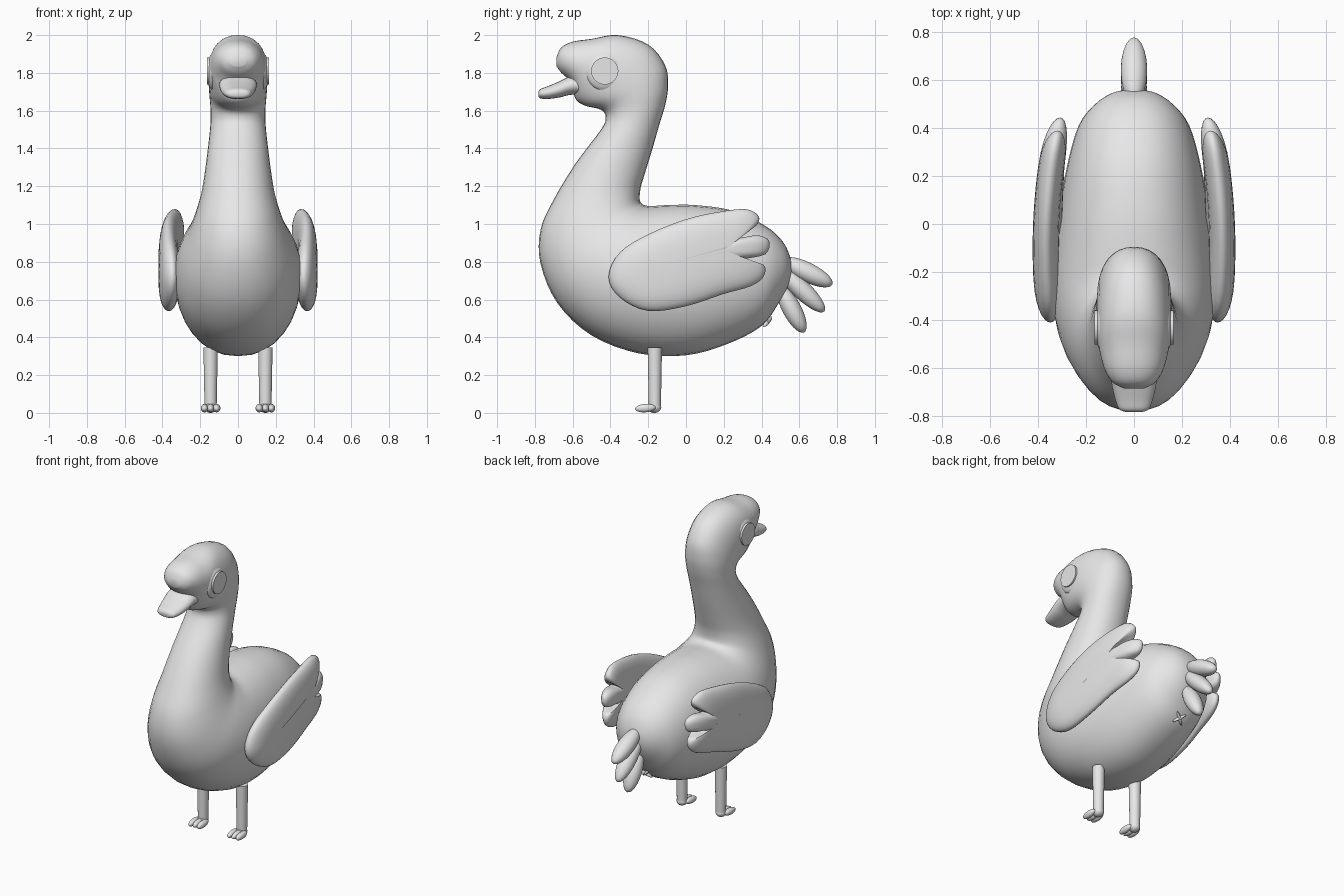
import bpy, bmesh, math
from mathutils import Vector, Matrix

if "Cube" in bpy.data.objects:
    bpy.data.objects.remove(bpy.data.objects["Cube"], do_unlink=True)

grey = bpy.data.materials.new("plain grey")
grey.use_nodes = True
grey.diffuse_color = (0.8, 0.8, 0.8, 1)
grey.node_tree.nodes["Principled BSDF"].inputs["Base Color"].default_value = grey.diffuse_color


def finish(name, bm):
    bmesh.ops.recalc_face_normals(bm, faces=bm.faces)
    me = bpy.data.meshes.new(name)
    bm.to_mesh(me)
    bm.free()
    me.materials.append(grey)
    me.polygons.foreach_set("use_smooth", [True] * len(me.polygons))
    me.set_sharp_from_angle(angle=math.radians(50))
    ob = bpy.data.objects.new(name, me)
    bpy.context.collection.objects.link(ob)
    return ob


def spline(points, steps, closed=False):
    """Smooth curve through tuples of any length."""
    pts = [Vector(p) for p in points]
    n = len(pts)
    get = (lambda i: pts[i % n]) if closed else (lambda i: pts[min(max(i, 0), n - 1)])
    out = []
    for i in range(n if closed else n - 1):
        a, b, c, d = (get(i + k) for k in (-1, 0, 1, 2))
        for s in range(steps):
            t = s / steps
            out.append(b + (c - a) * (t / 2) + (a * 2 - b * 5 + c * 4 - d) * (t * t / 2)
                       + (b * 3 - a - c * 3 + d) * (t ** 3 / 2))
    if not closed:
        out.append(pts[-1])
    return out


def bridge(bm, rings):
    for r, q in zip(rings, rings[1:]):
        n = len(r)
        for i in range(n):
            bm.faces.new((r[i], r[(i + 1) % n], q[(i + 1) % n], q[i]))


def loft(name, sections, power=0.9, sides=32, steps=4):
    """Sections are (upper y, upper z, lower y, lower z, half width)."""
    bm = bmesh.new()
    rings = []
    for uy, uz, ly, lz, w in spline(sections, steps):
        ring = []
        for i in range(sides):
            a = 2 * math.pi * i / sides
            t, s = (1 + math.cos(a)) / 2, math.sin(a)
            x = math.copysign(abs(s) ** power, s) * w
            ring.append(bm.verts.new((x, ly + (uy - ly) * t, lz + (uz - lz) * t)))
        rings.append(ring)
    bridge(bm, rings)
    bm.faces.new(rings[0])
    bm.faces.new(rings[-1])
    return finish(name, bm)


def ellipsoid(name, centre, radii, tilt=0):
    """Tilt turns the part about the x axis."""
    bm = bmesh.new()
    m = (Matrix.Translation(centre) @ Matrix.Rotation(tilt, 4, 'X')
         @ Matrix.Diagonal((*radii, 1)))
    bmesh.ops.create_uvsphere(bm, u_segments=20, v_segments=14, radius=1, matrix=m)
    return finish(name, bm)


def cylinder(name, centre, r1, r2, depth, rot=Matrix()):
    bm = bmesh.new()
    bmesh.ops.create_cone(bm, cap_ends=True, segments=24, radius1=r1, radius2=r2,
                          depth=depth, matrix=Matrix.Translation(centre) @ rot)
    return finish(name, bm)


# Body, neck and head in one sweep from rump to forehead
loft("body", [
    (.56, .77, .56, .74, .02), (.55, .83, .54, .67, .09), (.51, .91, .49, .58, .16),
    (.42, .99, .40, .46, .23), (.25, 1.07, .22, .365, .28), (.05, 1.10, 0, .305, .315),
    (-.1, 1.10, -.25, .315, .335), (-.19, 1.095, -.5, .41, .335), (-.23, 1.105, -.68, .58, .305),
    (-.245, 1.13, -.77, .79, .255), (-.24, 1.19, -.77, .97, .215), (-.22, 1.26, -.70, 1.13, .188),
    (-.18, 1.39, -.585, 1.32, .165), (-.14, 1.53, -.45, 1.5, .147), (-.11, 1.63, -.425, 1.565, .145),
    (-.095, 1.73, -.45, 1.605, .15), (-.11, 1.84, -.53, 1.625, .155), (-.20, 1.95, -.575, 1.65, .155),
    (-.36, 2.0, -.595, 1.69, .15), (-.5, 1.98, -.6, 1.73, .138), (-.6, 1.965, -.62, 1.765, .12),
    (-.66, 1.935, -.66, 1.80, .088), (-.685, 1.885, -.685, 1.835, .04)])

# Bill
loft("bill", [
    (-.48, 1.79, -.5, 1.68, .1), (-.60, 1.785, -.6, 1.685, .1), (-.67, 1.755, -.67, 1.67, .092),
    (-.73, 1.73, -.73, 1.662, .078), (-.77, 1.715, -.77, 1.665, .062),
    (-.782, 1.70, -.782, 1.675, .035)], power=0.75, sides=24)

# Wing: feathered outline puffed up around a middle line
outline = spline([
    (-.41, .72), (-.35, .61), (-.2, .54), (0, .565), (.2, .63), (.34, .67), (.41, .72), (.41, .785),
    (.30, .81), (.42, .84), (.44, .91), (.38, .94), (.285, .93), (.37, .99), (.385, 1.04),
    (.32, 1.078), (.18, 1.065), (0, 1.025), (-.2, .945), (-.35, .85)], 4, closed=True)
root, tip = Vector((-.2, .73)), Vector((.2, .86))


def make_wing(name, side):
    bm = bmesh.new()
    rings = []
    layers = 14
    for k in range(layers + 1):
        a = math.pi * (0.02 + 0.96 * k / layers)
        spread, bulge = math.sin(a) ** 0.7, -math.cos(a) * 0.055
        ring = []
        for p in outline:
            t = (p - root).dot(tip - root) / (tip - root).length_squared
            q = root.lerp(tip, min(max(t, 0.0), 1.0))
            y, z = q.lerp(p, spread)
            x = 0.367 - 0.2 * (y + 0.1) ** 2 + bulge
            ring.append(bm.verts.new((side * x, y, z)))
        rings.append(ring)
    bridge(bm, rings)
    bm.faces.new(rings[0])
    bm.faces.new(rings[-1])
    return finish(name, bm)


for label, side in (("left", 1), ("right", -1)):
    make_wing(label + "_wing", side)

    # Eye with its surrounding lid
    ellipsoid(label + "_eyelid", (side * .13, -.43, 1.805), (.034, .1, .1))
    cylinder(label + "_eye", (side * .15, -.43, 1.81), .072, .072, .03,
             Matrix.Rotation(math.pi / 2, 4, 'Y'))

    # Leg and three-toed foot
    x = side * .145
    cylinder(label + "_leg", (x, -.165, .185), .032, .038, .32)
    ellipsoid(label + "_heel", (x, -.168, .03), (.034, .037, .03))
    for n, dx in enumerate((-.032, 0, .032)):
        ellipsoid(f"{label}_toe_{n + 1}", (x + dx, -.215, .025),
                  (.02, .055, .022), math.radians(4))

# Tail feathers fanned downwards
for n, (y, z, half, wide, angle) in enumerate((
        (.64, .745, .15, .052, -26), (.61, .655, .17, .05, -44), (.56, .55, .14, .05, -62))):
    ellipsoid(f"tail_feather_{n + 1}", (0, y, z), (.055, half, wide), math.radians(angle))

# Small cross under the tail
for n, turn in enumerate((45, -45)):
    bm = bmesh.new()
    m = (Matrix.Translation((0, .432, .482)) @ Matrix.Rotation(math.radians(50), 4, 'X')
         @ Matrix.Rotation(math.radians(turn), 4, 'Z') @ Matrix.Diagonal((.05, .009, .012, 1)))
    bmesh.ops.create_uvsphere(bm, u_segments=12, v_segments=8, radius=1, matrix=m)
    finish(f"cross_bar_{n + 1}", bm)
